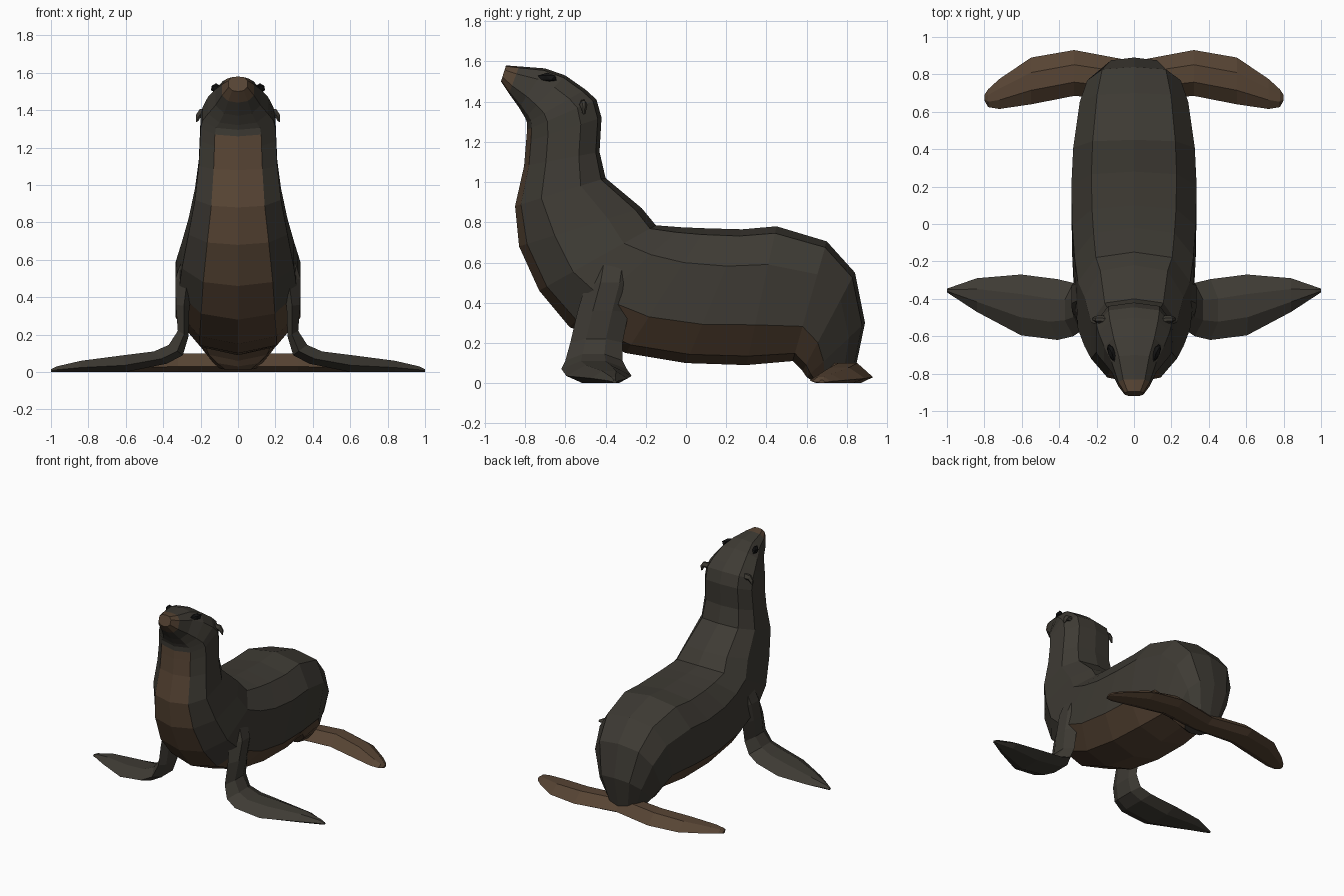
import bpy, bmesh
from mathutils import Vector, Matrix

if "Cube" in bpy.data.objects:
    bpy.data.objects.remove(bpy.data.objects["Cube"])


def material(name, rgb):
    m = bpy.data.materials.new(name)
    m.diffuse_color = (*rgb, 1)
    m.use_nodes = True
    m.node_tree.nodes["Principled BSDF"].inputs["Base Color"].default_value = m.diffuse_color
    return m


FUR = material("dark_fur", (0.048, 0.043, 0.034))
BROWN = material("brown_fur", (0.095, 0.058, 0.034))
BLACK = material("eye_black", (0.006, 0.006, 0.006))


def finish(bm, name, mats, mirror=False):
    bmesh.ops.recalc_face_normals(bm, faces=bm.faces)
    me = bpy.data.meshes.new(name)
    bm.to_mesh(me)
    bm.free()
    for m in mats:
        me.materials.append(m)
    ob = bpy.data.objects.new(name, me)
    bpy.context.collection.objects.link(ob)
    if mirror:
        ob.modifiers.new("Mirror", 'MIRROR')
    return ob


def loft(bm, rings, cap_start, pick=lambda i, j: 0):
    vs = [[bm.verts.new(p) for p in r] for r in rings]
    n = len(vs[0])
    for i in range(len(vs) - 1):
        for j in range(n):
            k = (j + 1) % n
            f = bm.faces.new((vs[i][j], vs[i][k], vs[i + 1][k], vs[i + 1][j]))
            f.material_index = pick(i, j)
    if cap_start:
        bm.faces.new(vs[0]).material_index = pick(0, 0)
    bm.faces.new(vs[-1])


# Body: ten-sided rings from nose to rump (back y, z, belly y, z, half width)
BODY = [
    (-.895, 1.58, -.92, 1.50, .05), (-.83, 1.575, -.88, 1.44, .085),
    (-.70, 1.565, -.83, 1.37, .12), (-.60, 1.53, -.80, 1.32, .16),
    (-.50, 1.46, -.79, 1.295, .19), (-.445, 1.41, -.79, 1.26, .20),
    (-.42, 1.32, -.795, 1.20, .203), (-.43, 1.15, -.805, 1.08, .21),
    (-.40, 1.02, -.85, .88, .23), (-.22, .87, -.83, .68, .265),
    (-.15, .785, -.73, .46, .30), (-.02, .775, -.58, .28, .318),
    (.10, .77, -.30, .15, .33), (.28, .765, 0, .10, .335),
    (.45, .78, .30, .09, .325), (.70, .705, .53, .11, .29),
    (.84, .55, .58, .06, .25), (.89, .30, .60, .03, .18),
    (.84, .06, .63, .01, .11)]
HALF = [(0, 1), (.68, .9), (1, .45), (1, -.42), (.62, -.87), (0, -1)]
SECTION = HALF + [(-u, v) for u, v in HALF[-2:0:-1]]


def body_ring(ty, tz, by, bz, w):
    top, bottom = Vector((0, ty, tz)), Vector((0, by, bz))
    mid, half = (top + bottom) / 2, (top - bottom) / 2
    return [mid + half * v + Vector((u * w, 0, 0)) for u, v in SECTION]


def body_colour(i, j):
    if i < 1:
        return 1                         # muzzle
    if j in (4, 5):
        return int(i >= 5)               # throat, chest and belly
    return int(j in (3, 6) and 11 <= i)  # lower flanks


bm = bmesh.new()
loft(bm, [body_ring(*r) for r in BODY], True, body_colour)
finish(bm, "body", [FUR, BROWN])


# Flippers and ears: flat six-sided sections
# (outer x, z, inner x, z, front y, back y)
def flat_part(name, sections, mat, edge=.4):
    rings = []
    for ox, oz, ix, iz, yf, yb in sections:
        def at(t, s):
            return Vector((ix + (ox - ix) * t, yf + (yb - yf) * s,
                           iz + (oz - iz) * t))
        rings.append([at(edge, 0), at(1, .3), at(1, .68),
                      at(edge, 1), at(0, .75), at(0, .25)])
    bm = bmesh.new()
    loft(bm, rings, False)
    return finish(bm, name, [mat], mirror=True)


flat_part("front_flippers", [
    (.28, .66, .18, .64, -.47, -.23), (.335, .50, .23, .48, -.50, -.25),
    (.332, .36, .26, .35, -.54, -.285), (.322, .22, .265, .19, -.575, -.315),
    (.37, .145, .295, .09, -.60, -.315), (.45, .11, .38, .045, -.62, -.295),
    (.61, .09, .60, 0, -.595, -.27), (.84, .06, .84, 0, -.47, -.29),
    (.97, .03, .97, 0, -.385, -.335), (1.0, .015, 1.0, 0, -.365, -.345)], FUR)

flat_part("hind_flippers", [
    (0, .10, 0, 0, .66, .87), (.32, .10, .32, 0, .685, .93),
    (.55, .078, .55, 0, .64, .89), (.72, .045, .72, 0, .615, .775),
    (.78, .03, .78, 0, .625, .72), (.80, .015, .80, 0, .66, .69)], BROWN, .3)

flat_part("ears", [
    (.15, 1.41, .15, 1.365, -.535, -.49), (.205, 1.405, .19, 1.37, -.53, -.49),
    (.225, 1.375, .205, 1.355, -.52, -.495),
    (.225, 1.337, .213, 1.34, -.515, -.50)], FUR)

# Eyes: small faceted lenses set into the head
bm = bmesh.new()
bmesh.ops.create_icosphere(bm, subdivisions=1, radius=1)
bm.transform(Matrix.Translation((.118, -.69, 1.518))
             @ Matrix.Rotation(-.4, 4, 'Z')
             @ Matrix.Diagonal((.022, .055, .026, 1)))
finish(bm, "eyes", [BLACK], mirror=True)
